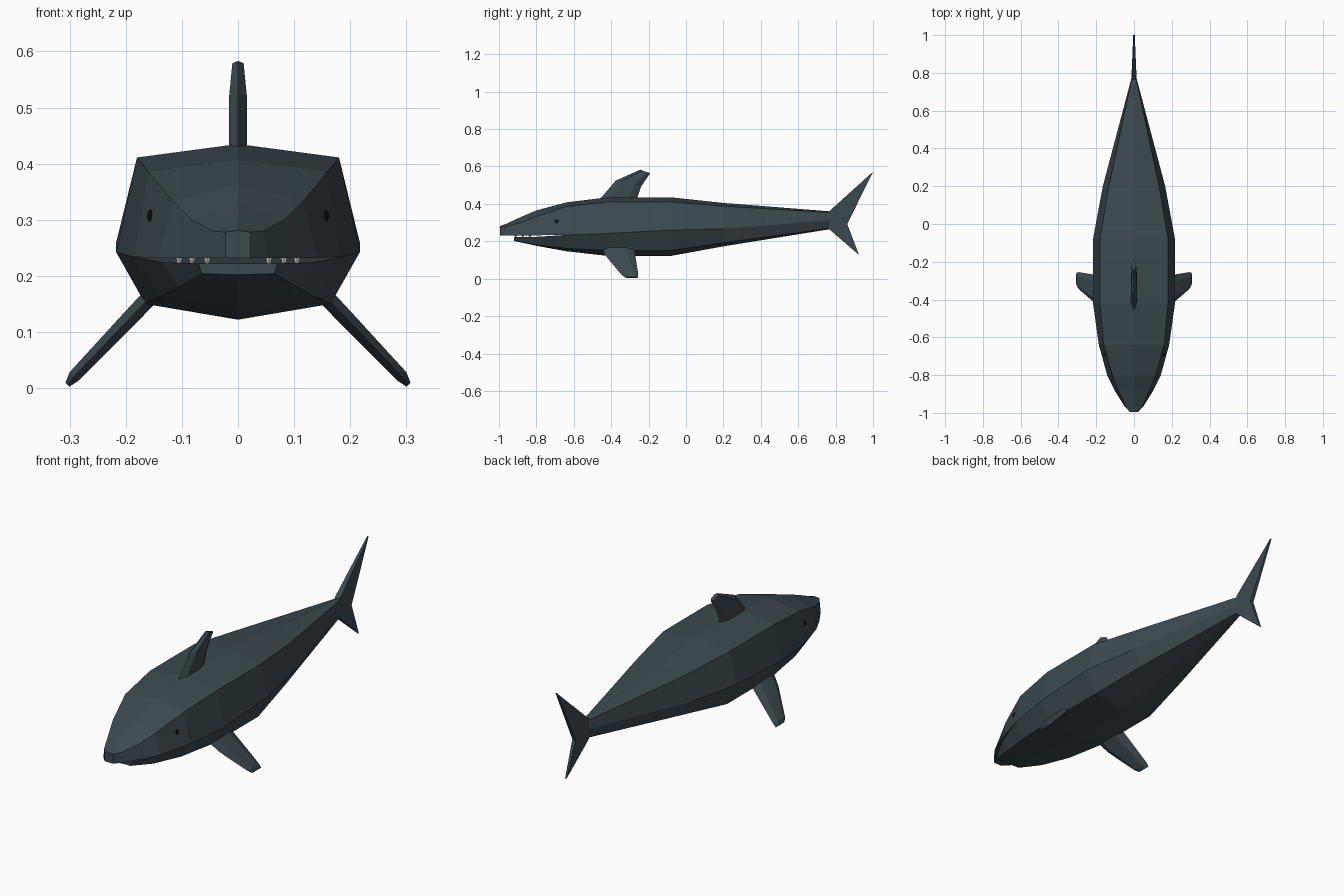
import bpy, bmesh
from mathutils import Vector

if "Cube" in bpy.data.objects:
    bpy.data.objects.remove(bpy.data.objects["Cube"])


def material(name, color):
    m = bpy.data.materials.new(name)
    m.diffuse_color = (*color, 1)
    m.use_nodes = True
    m.node_tree.nodes["Principled BSDF"].inputs["Base Color"].default_value = m.diffuse_color
    return m


SKIN = material("slate_skin", (0.045, 0.068, 0.08))
DARK = material("eye_black", (0.006, 0.006, 0.007))
IVORY = material("tooth_grey", (0.6, 0.6, 0.57))


def finish(name, bm, mat, mirror=False):
    bmesh.ops.remove_doubles(bm, verts=bm.verts, dist=0.0004)
    if mirror:
        bmesh.ops.mirror(bm, geom=bm.verts[:] + bm.edges[:] + bm.faces[:],
                         axis='X', merge_dist=0.0004)
    bmesh.ops.recalc_face_normals(bm, faces=bm.faces)
    me = bpy.data.meshes.new(name)
    bm.to_mesh(me)
    bm.free()
    me.materials.append(mat)
    ob = bpy.data.objects.new(name, me)
    bpy.context.collection.objects.link(ob)
    return ob


def face(bm, pts):
    bm.faces.new([bm.verts.new(p) for p in pts])


def strip(bm, rows):
    for a, b in zip(rows, rows[1:]):
        for i in range(len(a) - 1):
            face(bm, (a[i], a[i + 1], b[i + 1], b[i]))


# Body: y, top z, shoulder x z, side x z
upper = [(-0.995, .281, .022, .278, .022, .232),
         (-0.965, .292, .045, .280, .050, .232),
         (-0.88, .331, .083, .300, .103, .232),
         (-0.80, .365, .115, .332, .142, .232),
         (-0.64, .408, .160, .386, .186, .234),
         (-0.42, .435, .180, .411, .217, .242),
         (-0.08, .435, .180, .411, .217, .260),
         (0.20, .405, .133, .388, .165, .267),
         (0.77, .360, .012, .354, .014, .312)]
# Belly: y, side x z, lower x z, bottom z
lower = [(-0.92, .070, .222, .065, .204, .202),
         (-0.80, .135, .224, .105, .180, .176),
         (-0.64, .186, .234, .140, .162, .147),
         (-0.42, .217, .242, .165, .150, .122),
         (-0.08, .217, .260, .165, .150, .122),
         (0.20, .165, .267, .120, .192, .173),
         (0.77, .014, .312, .012, .270, .265)]

up = [[(0, y, t), (sx, y, sz), (x, y, z)] for y, t, sx, sz, x, z in upper]
lo = [[(x, y, z), (lx, y, lz), (0, y, b)] for y, x, z, lx, lz, b in lower]
bm = bmesh.new()
strip(bm, up)
strip(bm, lo)
strip(bm, [[r[2], (0, r[2][1], r[2][2])] for r in up[:5]])   # mouth roof
strip(bm, [[r[0], (0, r[0][1], r[0][2])] for r in lo[:3]])   # mouth floor
face(bm, up[0] + [(0, -0.995, .232)])                        # nose
face(bm, lo[0] + [(0, -0.92, .222)])                         # chin
face(bm, up[-1] + lo[-1][1:])                                # tail root
finish("body", bm, SKIN, True)


def fin(name, stations, normal):
    # Each station: leading point, trailing point, half thickness
    n = Vector(normal).normalized()
    bm = bmesh.new()
    rings = []
    for a, b, t in stations:
        a, b = Vector(a), Vector(b)
        p, q = a.lerp(b, .2), a.lerp(b, .75)
        rings.append([a, p + n * t, q + n * t, b, q - n * t, p - n * t])
    strip(bm, [r + r[:1] for r in rings])
    face(bm, rings[0])
    face(bm, rings[-1])
    return finish(name, bm, SKIN)


fin("dorsal_fin", [((0, -.465, .42), (0, -.265, .42), .016),
                   ((0, -.375, .525), (0, -.24, .492), .016),
                   ((0, -.245, .583), (0, -.192, .564), .010)], (1, 0, 0))

for side, s in (("left", 1), ("right", -1)):
    fin(side + "_pectoral_fin",
        [((s * .145, -.455, .175), (s * .145, -.28, .175), .015),
         ((s * .200, -.425, .117), (s * .200, -.27, .117), .014),
         ((s * .292, -.345, .021), (s * .292, -.255, .021), .011),
         ((s * .304, -.325, .006), (s * .304, -.257, .006), .005)],
        (s * .72, 0, .69))

    # Eyes
    bm = bmesh.new()
    bmesh.ops.create_uvsphere(bm, u_segments=8, v_segments=6, radius=1)
    bmesh.ops.scale(bm, vec=(.006, .011, .011), verts=bm.verts)
    bmesh.ops.translate(bm, vec=(s * .156, -.69, .307), verts=bm.verts)
    finish(side + "_eye", bm, DARK)

    # Upper teeth
    bm = bmesh.new()
    for x, y in ((.055, -.91), (.082, -.873), (.105, -.835)):
        cone = bmesh.ops.create_cone(bm, cap_ends=True, segments=6,
                                     radius1=.002, radius2=.007, depth=.018)
        bmesh.ops.translate(bm, vec=(s * x, y, .225), verts=cone["verts"])
    finish(side + "_teeth", bm, IVORY)

# Tail fin: half thickness, y, z
outline = [(.014, .765, .36), (.004, 1.0, .572), (.009, .862, .292),
           (.004, .925, .127), (.014, .765, .265)]
bm = bmesh.new()
mid = [(0, y, z) for x, y, z in outline]
strip(bm, [outline + outline[:1], mid + mid[:1]])
for tri in ((0, 1, 2), (0, 2, 4), (2, 3, 4)):
    face(bm, [outline[i] for i in tri])
finish("tail_fin", bm, SKIN, True)
